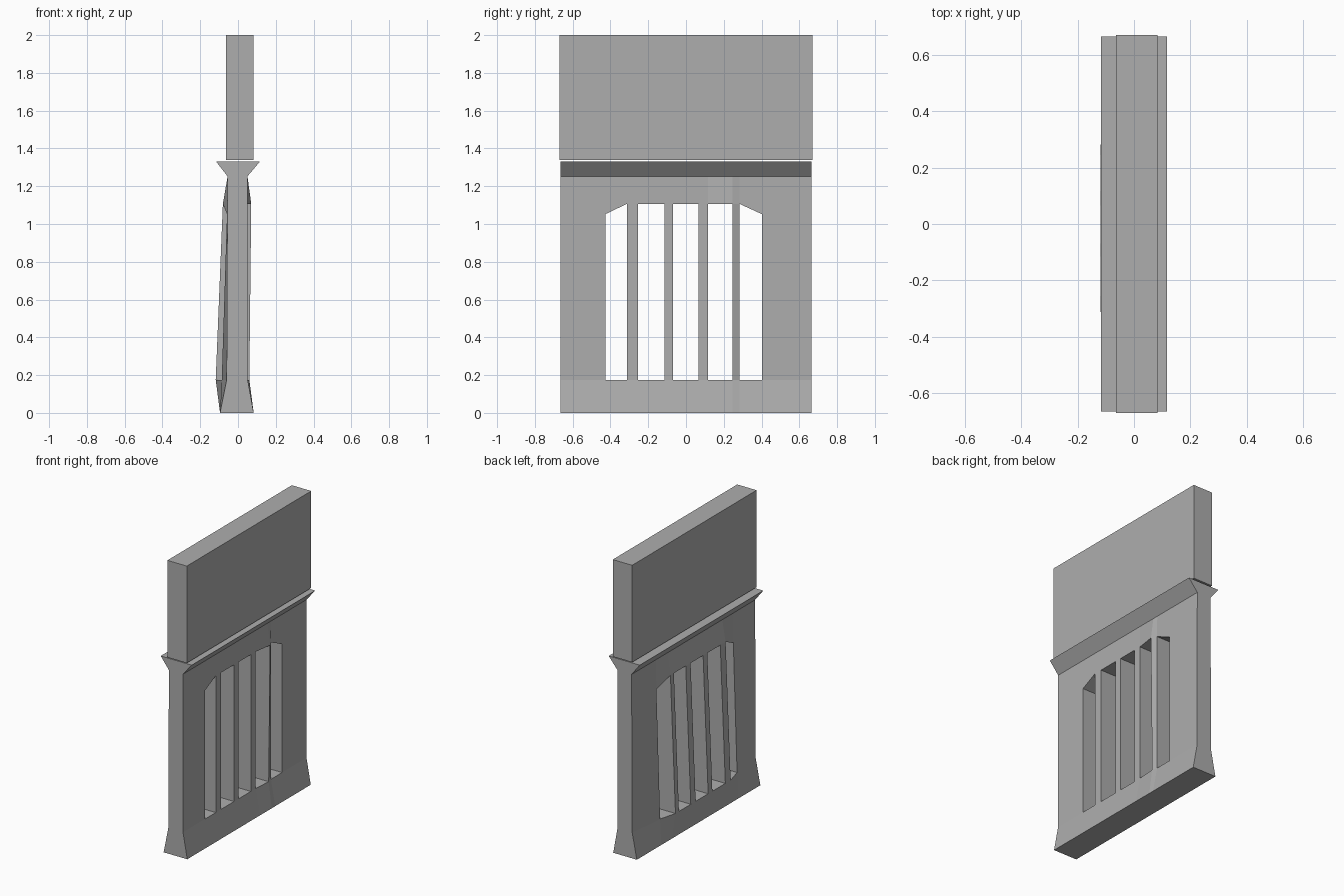
import bpy, bmesh

if "Cube" in bpy.data.objects:
    bpy.data.objects.remove(bpy.data.objects["Cube"])

COLOUR = (0.42, 0.42, 0.42, 1)
grey = bpy.data.materials.new("stone_grey")
grey.use_nodes = True
grey.diffuse_color = COLOUR
grey.node_tree.nodes["Principled BSDF"].inputs["Base Color"].default_value = COLOUR


def finish(name, bm):
    bmesh.ops.recalc_face_normals(bm, faces=bm.faces)
    mesh = bpy.data.meshes.new(name)
    bm.to_mesh(mesh)
    bm.free()
    mesh.materials.append(grey)
    obj = bpy.data.objects.new(name, mesh)
    bpy.context.collection.objects.link(obj)
    return obj


def extrude_profile(name, profile, y0, y1):
    """Closed (x, z) outline extruded along y."""
    bm = bmesh.new()
    face = bm.faces.new([bm.verts.new((x, y0, z)) for x, z in profile])
    out = bmesh.ops.extrude_face_region(bm, geom=[face])
    verts = [g for g in out["geom"] if isinstance(g, bmesh.types.BMVert)]
    bmesh.ops.translate(bm, verts=verts, vec=(0, y1 - y0, 0))
    return finish(name, bm)


# Floating upper slab
extrude_profile("upper_slab", [(-0.063, 1.339), (0.083, 1.339), (0.083, 2.0), (-0.063, 2.0)],
                -0.67, 0.67)

# Flared cornice on top of the barred wall
extrude_profile("cornice", [(-0.055, 1.252), (0.05, 1.252), (0.117, 1.332), (-0.117, 1.332)],
                -0.665, 0.665)

# Barred wall: columns alternate between solid bars and open slots
COLS = [-0.665, -0.427, -0.312, -0.255, -0.115, -0.07, 0.065, 0.117, 0.245, 0.282, 0.402, 0.665]
ROWS = [0.0, 0.175, 1.107, 1.252]
FRONT = [0.083, 0.051, 0.051, 0.05]         # +x face, nearly flat along y
BACK_END = [-0.095, -0.06, -0.056, -0.055]  # -x face at the two ends
BACK_EDGE = [-0.095, -0.086, -0.058, -0.055]  # -x face at the outer slot edges
BACK_MID = [-0.095, -0.118, -0.08, -0.055]  # -x face along the bars
PROUD = {(8, 1): 0.06, (8, 2): 0.07}        # bar standing proud of the +x face
LAST = len(COLS) - 1
SLOT_EDGES = (1, LAST - 1)


def x_range(i, j):
    back = BACK_END if i in (0, LAST) else BACK_EDGE if i in SLOT_EDGES else BACK_MID
    return back[j], PROUD.get((i, j), FRONT[j])


def solid(i, j):
    inside = 0 <= i < LAST and 0 <= j < len(ROWS) - 1
    return inside and not (j == 1 and i % 2 == 1)


bm = bmesh.new()
grid = {}
for i, y in enumerate(COLS):
    for j, z in enumerate(ROWS):
        if j == 2 and i in SLOT_EDGES:
            z = 1.052                       # sloped heads of the outer slots
        for s, x in enumerate(x_range(i, j)):
            grid[i, j, s] = bm.verts.new((x, y, z))

for i in range(LAST):
    for j in range(len(ROWS) - 1):
        if not solid(i, j):
            continue
        corners = [(i, j), (i + 1, j), (i + 1, j + 1), (i, j + 1)]
        neighbours = [(i, j - 1), (i + 1, j), (i, j + 1), (i - 1, j)]
        for s in (0, 1):
            bm.faces.new([grid[a, b, s] for a, b in corners])
        # Close every edge that borders an opening or the outside
        for k, n in enumerate(neighbours):
            if not solid(*n):
                p, q = corners[k], corners[(k + 1) % 4]
                bm.faces.new([grid[(*p, 0)], grid[(*q, 0)], grid[(*q, 1)], grid[(*p, 1)]])
finish("barred_wall", bm)
